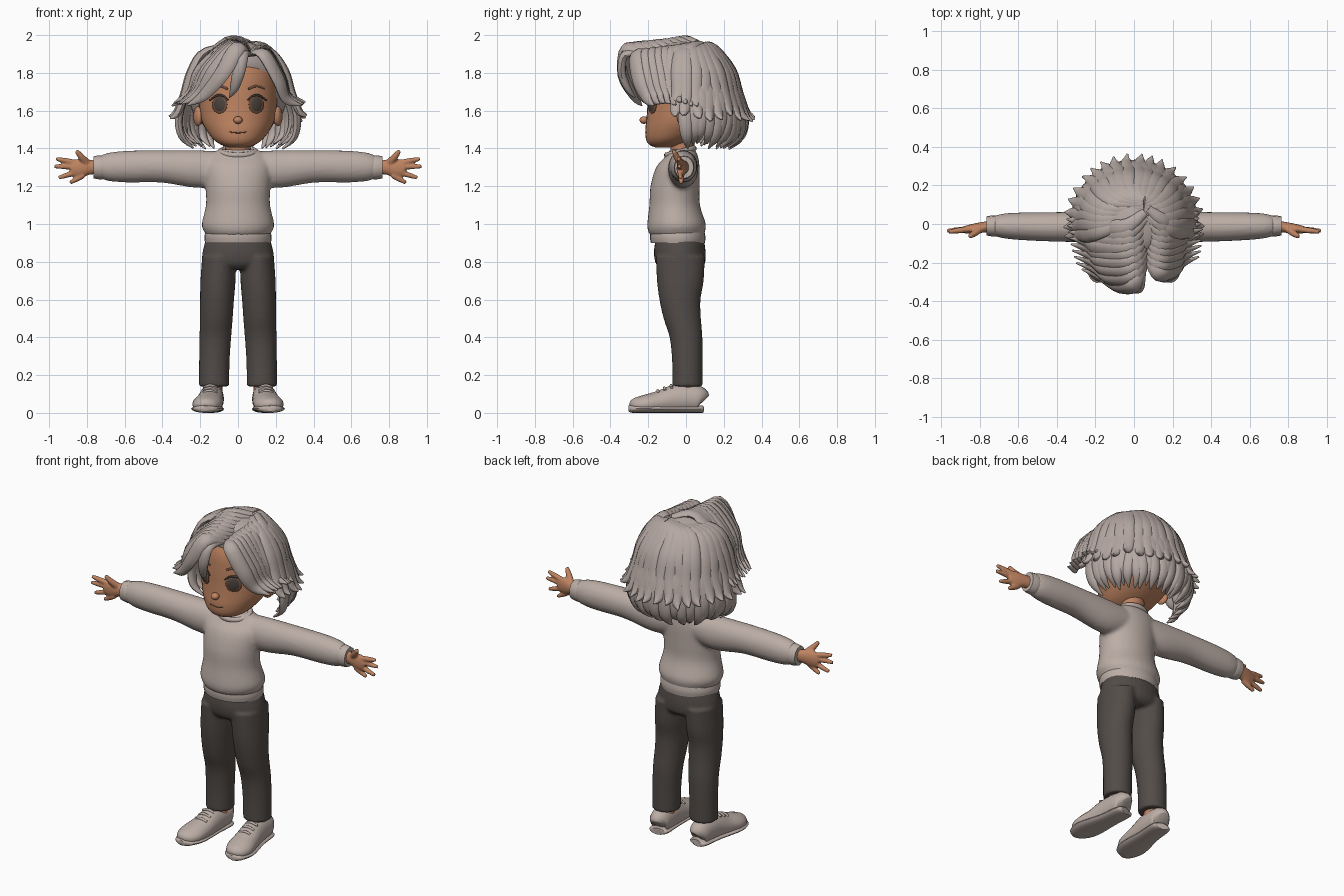
import bpy, bmesh, math, random
from mathutils import Vector

random.seed(4)
cube = bpy.data.objects.get("Cube")
if cube:
    bpy.data.objects.remove(cube)


def material(name, rgb):
    m = bpy.data.materials.new(name)
    m.use_nodes = True
    m.diffuse_color = (*rgb, 1)
    m.node_tree.nodes["Principled BSDF"].inputs["Base Color"].default_value = (*rgb, 1)
    return m


CLOTH = material("warm_beige", (0.50, 0.42, 0.38))
HAIR = material("ash_hair", (0.46, 0.39, 0.36))
SKIN = material("tan_skin", (0.52, 0.23, 0.12))
DENIM = material("charcoal", (0.085, 0.072, 0.065))
BROWN = material("eye_brown", (0.17, 0.08, 0.045))
DARK = material("dark_iris", (0.07, 0.055, 0.048))
Z, Y = Vector((0, 0, 1)), Vector((0, 1, 0))


def spline(pts, n):
    """Catmull-Rom samples of tuples (x, y, z, width, height)."""
    p = [pts[0]] + list(pts) + [pts[-1]]
    out = []
    for i in range(1, len(p) - 2):
        for k in range(n):
            t = k / n
            out.append([0.5 * (2 * b + (c - a) * t + (2 * a - 5 * b + 4 * c - d) * t * t
                               + (3 * b - a - 3 * c + d) * t ** 3)
                        for a, b, c, d in zip(*p[i - 1:i + 3])])
    return out + [list(pts[-1])]


def sweep(bm, pts, ref=Y, axis=None, centre=None, sides=16, n=4, floor=None):
    """Skin an elliptical section along a path; ref sets the height direction."""
    path = spline(pts, n)
    pos = [Vector(q[:3]) for q in path]
    rings = []
    for i, q in enumerate(path):
        t = axis or (pos[min(i + 1, len(pos) - 1)] - pos[max(i - 1, 0)]).normalized()
        r = ref if centre is None else pos[i] - centre
        nrm = (r - t * r.dot(t)).normalized()
        side = t.cross(nrm)
        ring = []
        for k in range(sides):
            a = math.tau * k / sides
            v = pos[i] + side * max(q[3], .002) * math.cos(a) + nrm * max(q[4], .002) * math.sin(a)
            if floor is not None:
                v.z = max(v.z, floor)
            ring.append(bm.verts.new(v))
        rings.append(ring)
    for a, b in zip(rings, rings[1:]):
        for k in range(sides):
            bm.faces.new((a[k - 1], a[k], b[k], b[k - 1]))
    bm.faces.new(rings[0])
    bm.faces.new(rings[-1])


def finish(bm, name, mat, voxel=0, smooth=4):
    bmesh.ops.recalc_face_normals(bm, faces=bm.faces)
    me = bpy.data.meshes.new(name)
    bm.to_mesh(me)
    bm.free()
    ob = bpy.data.objects.new(name, me)
    bpy.context.collection.objects.link(ob)
    me.materials.append(mat)
    bpy.ops.object.select_all(action='DESELECT')
    ob.select_set(True)
    bpy.context.view_layer.objects.active = ob
    bpy.ops.object.shade_smooth_by_angle(angle=math.radians(50))
    if voxel:
        r = ob.modifiers.new("Blend", 'REMESH')
        r.mode, r.voxel_size, r.use_smooth_shade = 'VOXEL', voxel, True
        s = ob.modifiers.new("Soften", 'SMOOTH')
        s.factor, s.iterations = 0.5, smooth
    return ob


def part(name, mat, pts, **kw):
    bm = bmesh.new()
    sweep(bm, pts, **kw)
    return finish(bm, name, mat)


def ball(name, mat, loc, scale, turn=0):
    bpy.ops.mesh.primitive_uv_sphere_add(segments=24, ring_count=14, radius=1, location=loc, rotation=(0, 0, turn))
    ob = bpy.context.object
    ob.name, ob.scale = name, scale
    ob.data.materials.append(mat)
    bpy.ops.object.shade_smooth()


def flip(pts, s):
    return [(p[0] * s, *p[1:]) for p in pts]


# Sweater: body and sleeves blended together, with hem, cuffs and collar
bm = bmesh.new()
sweep(bm, [(0, -.045, .935, .165, .138), (0, -.05, .96, .18, .15), (0, -.05, 1.0, .192, .155),
           (0, -.06, 1.1, .17, .134), (0, -.058, 1.2, .172, .13), (0, -.043, 1.3, .178, .115),
           (0, -.022, 1.36, .155, .085), (0, -.02, 1.395, .1, .065)], axis=Z, sides=32)
for s in (1, -1):
    sweep(bm, flip([(.08, -.015, 1.3, .085, .075), (.2, -.015, 1.29, .1, .08), (.4, -.015, 1.305, .086, .077),
                    (.58, -.012, 1.304, .084, .072), (.68, -.01, 1.302, .076, .064),
                    (.73, -.01, 1.3, .06, .05)], s), sides=24)
finish(bm, "sweater", CLOTH, .011)
part("sweater_hem", CLOTH, [(0, -.043, .9, .174, .143), (0, -.044, .93, .178, .147), (0, -.046, .965, .172, .143)],
     axis=Z, sides=32)
for s, side in ((1, "left"), (-1, "right")):
    part(side + "_cuff", CLOTH, flip([(.7, -.01, 1.3, .06, .052), (.73, -.01, 1.3, .064, .055),
                                      (.765, -.01, 1.3, .058, .05)], s))
bpy.ops.mesh.primitive_torus_add(major_radius=.092, minor_radius=.016, location=(0, -.03, 1.382),
                                 rotation=(.25, 0, 0), major_segments=32, minor_segments=10)
collar = bpy.context.object
collar.name, collar.scale = "collar", (1, .82, 1)
collar.data.materials.append(CLOTH)
bpy.ops.object.shade_smooth()

# Trousers
bm = bmesh.new()
sweep(bm, [(0, -.033, .92, .17, .128), (0, -.033, .85, .188, .137), (0, -.03, .79, .188, .13),
           (0, -.03, .76, .16, .1)], axis=Z, sides=32)
for s in (1, -1):
    sweep(bm, flip([(.1, -.03, .83, .09, .13), (.106, -.03, .7, .093, .124), (.111, -.032, .6, .09, .109),
                    (.115, -.02, .5, .087, .099), (.12, 0, .4, .084, .087), (.125, .007, .28, .081, .081),
                    (.127, .008, .14, .08, .08)], s), axis=Z, sides=24)
finish(bm, "trousers", DENIM, .009)

# Shoes with soles and laces, and ankles
for s, side in ((1, "left"), (-1, "right")):
    part(side + "_ankle", SKIN, flip([(.13, .005, .1, .05, .055), (.13, .005, .18, .045, .05)], s), axis=Z)
    part(side + "_shoe", CLOTH, flip([(.133, .085, .06, .03, .045), (.135, .07, .07, .058, .07),
                                      (.138, .01, .075, .064, .078), (.143, -.06, .07, .067, .078),
                                      (.152, -.14, .055, .074, .062), (.165, -.22, .045, .078, .05),
                                      (.172, -.275, .04, .055, .036), (.174, -.295, .035, .02, .015)], s),
         ref=Z, floor=.01)
    part(side + "_sole", CLOTH, flip([(.133, .088, .02, .03, .02), (.135, .07, .02, .06, .02),
                                      (.145, -.05, .02, .066, .02), (.163, -.2, .022, .085, .022),
                                      (.173, -.28, .022, .06, .022), (.174, -.305, .022, .02, .015)], s),
         ref=Z, floor=0)
    for i in range(3):
        y, z = -.075 - .035 * i, .146 - .014 * i
        part(f"{side}_lace_{i + 1}", CLOTH, flip([(.11, y, z - .012, .008, .006), (.147 + .004 * i, y - .004, z, .008, .008),
                                                  (.185, y, z - .012, .008, .006)], s), ref=Z, sides=8)

# Hands: palm, four spread fingers and raised thumb
tips = [(.963, -.04, 1.345), (.972, -.035, 1.305), (.95, -.03, 1.245), (.89, -.025, 1.218)]
for s, side in ((1, "left"), (-1, "right")):
    bm = bmesh.new()
    sweep(bm, flip([(.74, -.012, 1.3, .036, .03), (.79, -.018, 1.3, .04, .028), (.84, -.025, 1.295, .05, .025),
                    (.885, -.03, 1.295, .042, .018)], s))
    for i, (x, y, z) in enumerate(tips):
        base = (.865 - .016 * i, -.028, 1.325 - .022 * i)
        mid = [(a + b) / 2 for a, b in zip(base, (x, y, z))]
        sweep(bm, flip([(*base, .016, .016), (*mid, .015, .015), (x, y, z, .01, .01)], s), sides=10)
    sweep(bm, flip([(.8, -.025, 1.32, .024, .02), (.83, -.05, 1.355, .018, .017), (.855, -.065, 1.388, .011, .011)], s),
          sides=10)
    finish(bm, side + "_hand", SKIN, .006, 2)

# Head, neck, ears and nose
HEAD = [(0, -.12, 1.405, .045, .04), (0, -.11, 1.42, .09, .085), (0, -.08, 1.45, .133, .132),
        (0, -.04, 1.5, .17, .175), (0, -.01, 1.55, .194, .2), (0, .01, 1.62, .206, .215),
        (0, .02, 1.7, .21, .222), (0, .02, 1.8, .2, .21), (0, .02, 1.88, .15, .16), (0, .02, 1.92, .06, .06)]
part("head", SKIN, HEAD, axis=Z, sides=36)
part("neck", SKIN, [(0, -.025, 1.35, .07, .062), (0, -.02, 1.41, .066, .062), (0, -.01, 1.5, .08, .08)], axis=Z)
ball("nose", SKIN, (0, -.222, 1.55), (.024, .024, .02))


def face(x, z, out=0):
    """Point on the front of the head."""
    for a, b in zip(HEAD, HEAD[1:]):
        if a[2] <= z <= b[2]:
            t = (z - a[2]) / (b[2] - a[2])
            y, w, h = (a[i] + (b[i] - a[i]) * t for i in (1, 3, 4))
            return (x, y - h * math.sqrt(1 - (x / w) ** 2) - out, z)


# Eyes, lashes, brows and mouth
for s, side in ((1, "left"), (-1, "right")):
    ball(side + "_ear", SKIN, (.212 * s, -.01, 1.57), (.022, .04, .052), -.3 * s)
    ball(side + "_eye", BROWN, face(.097 * s, 1.632), (.046, .008, .047), .5 * s)
    ball(side + "_iris", DARK, face(.097 * s, 1.634, .003), (.035, .009, .039), .5 * s)
    part(side + "_lashes", DARK, [(*face(x * s, z, .004), r, r) for x, z, r in
                                  ((.05, 1.655, .003), (.075, 1.677, .005), (.11, 1.681, .006), (.15, 1.655, .004))], sides=8)
    part(side + "_brow", BROWN, [(*face(x * s, z, .001), .006, .004) for x, z in
                                 ((.055, 1.715), (.095, 1.73), (.14, 1.718))], sides=8)
part("mouth", BROWN, [(*face(x, 1.483 + 2 * x * x), .003, .003) for x in (-.045, -.02, 0, .02, .045)], sides=8)

# Hair: inner cap, then overlapping tapered locks
part("hair_cap", HAIR, [(0, .13, 1.53, .2, .12), (0, .1, 1.62, .25, .18), (0, .06, 1.75, .25, .2),
                        (0, .01, 1.86, .2, .19), (0, 0, 1.94, .12, .14), (0, 0, 1.97, .03, .04)], axis=Z, sides=32)
MID = Vector((0, 0, 1.65))


def lock(bm, pts, wide=.05, thick=.022):
    taper = (.5, .9, 1, .9, .65, .08) if len(pts) == 6 else (.5, .95, 1, .7, .08)
    sweep(bm, [(*p, wide * k, thick * k ** .6) for p, k in zip(pts, taper)], centre=MID, sides=10)


def ring_locks(name, count, start, profile, wide):
    bm = bmesh.new()
    for i in range(count):
        u = i / (count - 1)
        a = math.radians(start + (360 - 2 * start) * u + random.uniform(-2, 2))
        drop = random.uniform(-.02, .025)
        pts = [(.05, .05 - .08 * math.cos(a), 1.95)]
        for j, (r, z) in enumerate(profile):
            b = a + random.uniform(-.03, .03)
            pts.append((r * math.sin(b), -r * math.cos(b), z + drop * j / len(profile)))
        lock(bm, pts, wide)
    finish(bm, name, HAIR)


ring_locks("lower_back_locks", 26, 92, ((.19, 1.88), (.262, 1.74), (.312, 1.58), (.3, 1.47), (.235, 1.41)), .045)
ring_locks("upper_back_locks", 20, 80, ((.17, 1.915), (.248, 1.81), (.285, 1.69), (.325, 1.59), (.365, 1.56)), .044)

# Front locks sweep from the parting to both sides and flick outward
bm = bmesh.new()
COUNT = 9
for i in range(COUNT):
    u = i / (COUNT - 1)
    j = random.uniform(-.012, .012)
    lock(bm, [(.055, -.21 + .27 * u, 1.9 + .06 * u), (.0 - .06 * u, -.32 + .3 * u, 1.935 + .035 * u),
              (-.08 - .16 * u ** .6, -.335 + .34 * u, 1.81 + j), (-.18 - .1 * u ** .7, -.275 + .29 * u, 1.69 + j),
              (-.27 - .08 * u ** .5, -.235 + .26 * u, 1.635 + j)], .045)
    lock(bm, [(.075, -.19 + .27 * u, 1.9 + .055 * u), (.135 + .03 * u, -.265 + .28 * u, 1.9 + .02 * u),
              (.215 + .03 * u, -.25 + .28 * u, 1.77 + j), (.255 + .03 * u, -.205 + .25 * u, 1.67 + j),
              (.345 + j, -.17 + .23 * u, 1.635 + j)], .043)
lock(bm, [(.05, -.22, 1.9), (.025, -.32, 1.9), (.005, -.34, 1.81), (-.02, -.31, 1.72), (-.045, -.27, 1.67)], .034)
finish(bm, "front_locks", HAIR)
